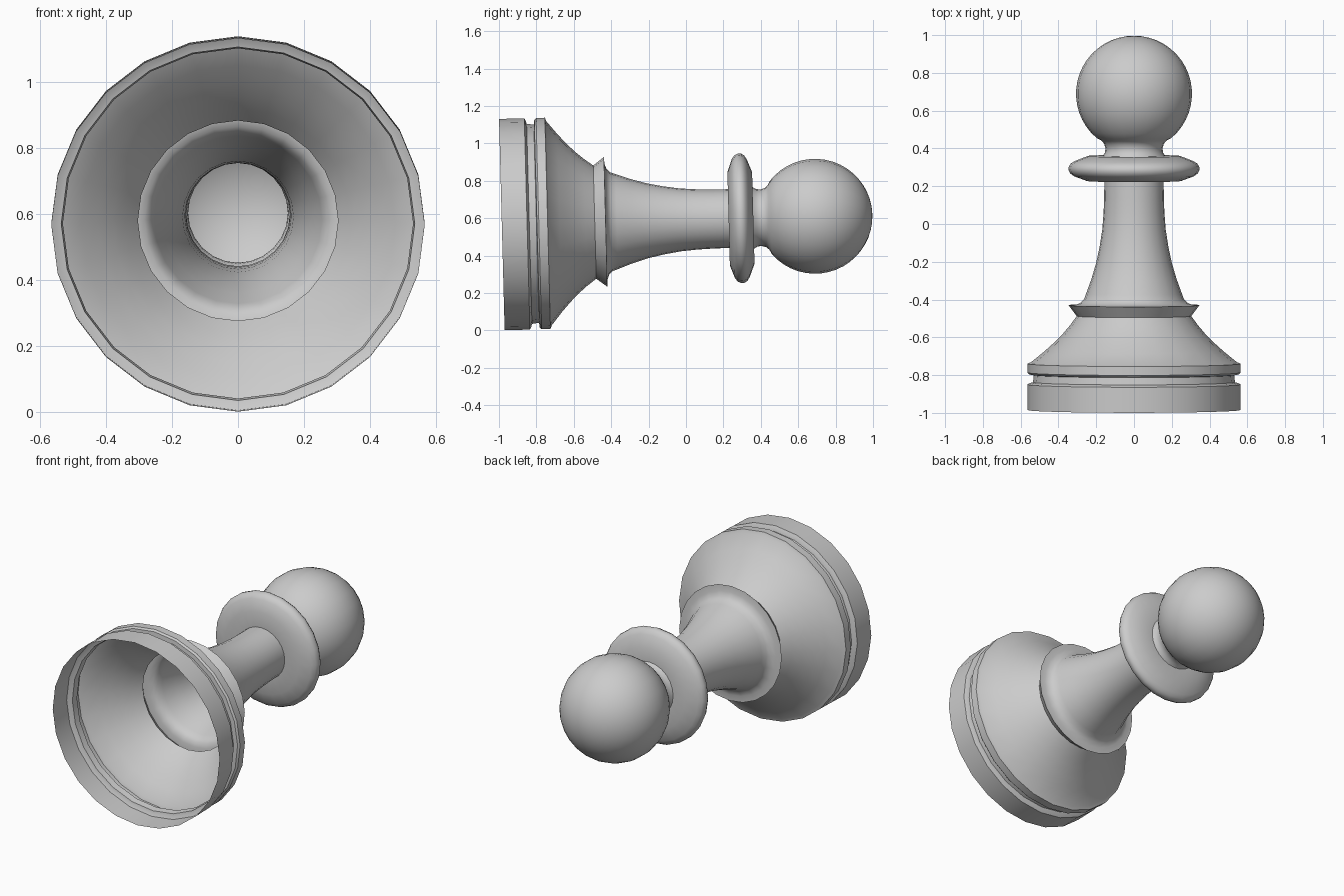
import bpy, bmesh
from math import sin, cos, pi, radians
from mathutils import Matrix

if "Cube" in bpy.data.objects:
    bpy.data.objects.remove(bpy.data.objects["Cube"])

SIDES = 24
# the piece lies along y, resting on its wide base so the axis is slightly tilted
POSE = Matrix.Translation((0, 0, 0.592)) @ Matrix.Rotation(radians(1.52), 4, 'X')


def lathe(name, profile, sides=SIDES):
    """Spin (radius, distance along axis) points around the y axis."""
    bm = bmesh.new()
    rings = []
    for r, t in profile:
        rings.append([bm.verts.new((r * sin(2 * pi * i / sides), t, r * cos(2 * pi * i / sides)))
                      for i in range(sides)])
    for a, b in zip(rings, rings[1:]):
        for i in range(sides):
            j = (i + 1) % sides
            bm.faces.new((a[i], a[j], b[j], b[i]))
    bmesh.ops.remove_doubles(bm, verts=bm.verts, dist=1e-5)
    bm.transform(POSE)
    me = bpy.data.meshes.new(name)
    bm.to_mesh(me)
    bm.free()
    me.shade_smooth()
    me.set_sharp_from_angle(angle=radians(32))
    ob = bpy.data.objects.new(name, me)
    bpy.context.collection.objects.link(ob)
    return ob


# hollow foot with a groove between two bands
lathe("base_bands", [(0.565, -0.985), (0.565, -0.85), (0.55, -0.842), (0.535, -0.838),
                     (0.53, -0.80), (0.555, -0.797), (0.565, -0.787), (0.565, -0.74)])

# flared skirt above the foot
lathe("base_skirt", [(0.565, -0.74), (0.545, -0.732), (0.475, -0.675), (0.425, -0.63),
                     (0.38, -0.585), (0.34, -0.538), (0.303, -0.488)])

# sharp ledge and tapering stem
lathe("stem", [(0.303, -0.488), (0.347, -0.43), (0.31, -0.428), (0.283, -0.418),
               (0.265, -0.40), (0.254, -0.37), (0.225, -0.29), (0.2, -0.205),
               (0.182, -0.12), (0.168, -0.03), (0.161, 0.06), (0.158, 0.14), (0.157, 0.228)])

# rounded disc collar
lathe("collar", [(0.157, 0.228), (0.25, 0.228), (0.318, 0.253), (0.338, 0.268), (0.347, 0.288),
                 (0.345, 0.305), (0.335, 0.32), (0.315, 0.333), (0.245, 0.36), (0.165, 0.36)])

# ball head, joined to the collar by a narrow waisted neck
R, CENTRE = 0.307, 0.69
start, steps = radians(40), 18
ball = [(R * sin(start + (pi - start) * k / steps), CENTRE - R * cos(start + (pi - start) * k / steps))
        for k in range(steps + 1)]
lathe("head", [(0.165, 0.36), (0.154, 0.378), (0.151, 0.40), (0.158, 0.425), (0.173, 0.442)] + ball)
